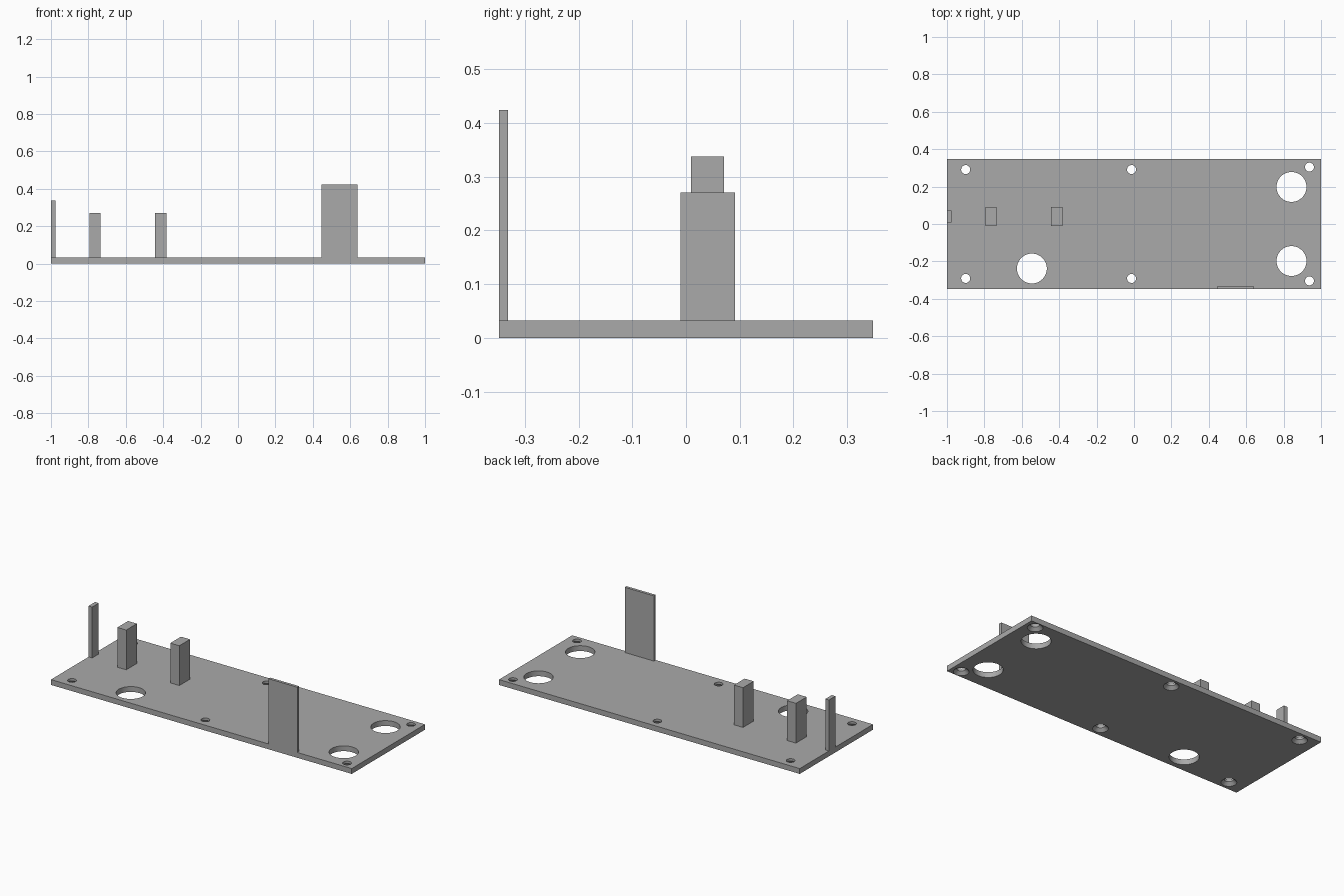
import bpy
import bmesh
from math import radians
from mathutils import Matrix

cube = bpy.data.objects.get("Cube")
if cube:
    bpy.data.objects.remove(cube, do_unlink=True)

THICK = 0.032

grey = bpy.data.materials.new("plain grey")
grey.use_nodes = True
colour = (0.4, 0.4, 0.4, 1)
grey.diffuse_color = colour
grey.node_tree.nodes["Principled BSDF"].inputs["Base Color"].default_value = colour


def add_object(name, bm):
    mesh = bpy.data.meshes.new(name)
    bmesh.ops.recalc_face_normals(bm, faces=bm.faces)
    bm.to_mesh(mesh)
    bm.free()
    mesh.materials.append(grey)
    obj = bpy.data.objects.new(name, mesh)
    bpy.context.collection.objects.link(obj)
    return obj


def add_box(name, low, high):
    bm = bmesh.new()
    size = [b - a for a, b in zip(low, high)]
    centre = [(a + b) / 2 for a, b in zip(low, high)]
    bmesh.ops.create_cube(bm, size=1, matrix=Matrix.Translation(centre) @ Matrix.Diagonal((*size, 1)))
    return add_object(name, bm)


def add_cutter(x, y, r_low, r_high, z_low, z_high):
    bm = bmesh.new()
    bmesh.ops.create_cone(bm, cap_ends=True, segments=48, radius1=r_low, radius2=r_high,
                          depth=z_high - z_low,
                          matrix=Matrix.Translation((x, y, (z_low + z_high) / 2)))
    cutter = add_object("hole_cutter", bm)
    cutter.hide_render = True
    return cutter


# Base plate
plate = add_box("base_plate", (-1, -0.348, 0), (1, 0.348, THICK))

# Large through holes
cutters = [add_cutter(x, y, 0.08, 0.08, -0.05, 0.1)
           for x, y in ((0.842, 0.198), (0.842, -0.198), (-0.546, -0.238))]

# Screw holes, countersunk from below
for x, y in ((-0.9, 0.291), (-0.013, 0.291), (0.938, 0.304)):
    for side in (1, -1):
        cutters.append(add_cutter(x, side * y, 0.024, 0.024, -0.05, 0.1))
        cutters.append(add_cutter(x, side * y, 0.052, 0.024, -0.01, 0.018))

for cutter in cutters:
    cut = plate.modifiers.new("hole", 'BOOLEAN')
    cut.operation = 'DIFFERENCE'
    cut.solver = 'EXACT'
    cut.object = cutter

# Bake the holes and drop the cutters
bpy.context.view_layer.update()
graph = bpy.context.evaluated_depsgraph_get()
cut_mesh = bpy.data.meshes.new_from_object(plate.evaluated_get(graph))
plate.modifiers.clear()
plate.data = cut_mesh
for cutter in cutters:
    bpy.data.objects.remove(cutter, do_unlink=True)

# Smooth hole walls, sharp rims
bpy.ops.object.select_all(action='DESELECT')
plate.select_set(True)
bpy.context.view_layer.objects.active = plate
bpy.ops.object.shade_smooth_by_angle(angle=radians(30))

# Two square posts
add_box("outer_post", (-0.795, -0.01, THICK), (-0.736, 0.091, 0.271))
add_box("inner_post", (-0.443, -0.01, THICK), (-0.383, 0.091, 0.271))

# Thin post on the end edge
add_box("edge_post", (-1, 0.009, THICK), (-0.976, 0.071, 0.338))

# Upright panel on the front edge
add_box("front_panel", (0.446, -0.348, THICK), (0.639, -0.331, 0.424))
